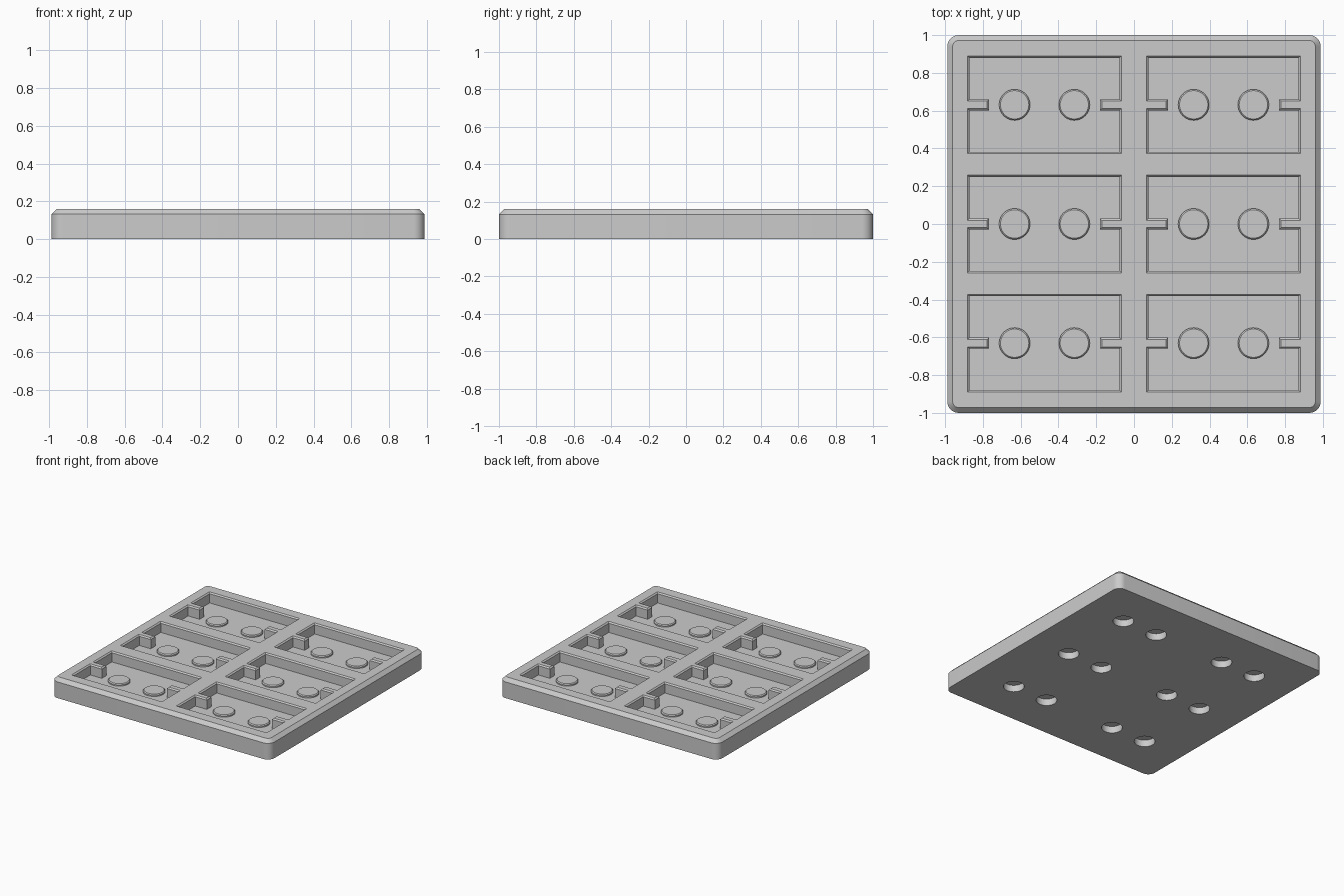
import bpy, bmesh, math

default = bpy.data.objects.get("Cube")
if default:
    bpy.data.objects.remove(default, do_unlink=True)

GREY = (0.6, 0.6, 0.6, 1)
mat = bpy.data.materials.new("plain grey")
mat.use_nodes = True
mat.diffuse_color = GREY
mat.node_tree.nodes["Principled BSDF"].inputs["Base Color"].default_value = GREY

HEIGHT, FLOOR = 0.16, 0.075
COLUMNS, ROWS, STUD_X = (-0.474, 0.474), (-0.631, 0, 0.631), 0.158


def rounded_rect(inset, hx=0.988, hy=1.0, radius=0.06, steps=8):
    r = radius - inset
    pts = []
    for quarter, (sx, sy) in enumerate(((1, 1), (-1, 1), (-1, -1), (1, -1))):
        for i in range(steps + 1):
            a = math.pi / 2 * (quarter + i / steps)
            pts.append((sx * (hx - radius) + r * math.cos(a),
                        sy * (hy - radius) + r * math.sin(a)))
    return pts


def circle(radius, steps=48):
    return [(radius * math.cos(2 * math.pi * i / steps),
             radius * math.sin(2 * math.pi * i / steps)) for i in range(steps)]


def pocket(inset):
    # rectangle with a locating tab reaching in from each short side
    x, y, t = 0.408 - inset, 0.259 - inset, 0.019 + inset
    tip = 0.304 - inset
    right = [(x, -y), (x, -t), (tip, -t), (tip, t), (x, t), (x, y)]
    return right + [(-px, -py) for px, py in right]


def add_loft(bm, rings, cx=0, cy=0):
    # closed solid through a stack of (outline, z) rings
    loops = [[bm.verts.new((x + cx, y + cy, z)) for x, y in pts] for pts, z in rings]
    bm.faces.new(loops[0][::-1])
    bm.faces.new(loops[-1])
    n = len(loops[0])
    for low, high in zip(loops, loops[1:]):
        for i in range(n):
            j = (i + 1) % n
            bm.faces.new((low[i], low[j], high[j], high[i]))


def make(name, rings, places=((0, 0),)):
    bm = bmesh.new()
    for cx, cy in places:
        add_loft(bm, rings, cx, cy)
    bmesh.ops.recalc_face_normals(bm, faces=bm.faces)
    mesh = bpy.data.meshes.new(name)
    bm.to_mesh(mesh)
    bm.free()
    mesh.materials.append(mat)
    obj = bpy.data.objects.new(name, mesh)
    bpy.context.collection.objects.link(obj)
    return obj


def combine(target, tool, operation):
    mod = target.modifiers.new(tool.name, 'BOOLEAN')
    mod.operation, mod.solver, mod.object = operation, 'EXACT', tool
    tool.hide_render = True
    bpy.context.view_layer.objects.active = target
    bpy.ops.object.modifier_apply(modifier=mod.name)
    bpy.data.objects.remove(tool, do_unlink=True)


pocket_places = [(x, y) for x in COLUMNS for y in ROWS]
stud_places = [(x + s * STUD_X, y) for x, y in pocket_places for s in (-1, 1)]

# Tray body with rounded corners and chamfered top rim
tray = make("tray", [(rounded_rect(0), 0), (rounded_rect(0), HEIGHT - 0.028),
                     (rounded_rect(0.028), HEIGHT)])

# Pockets with a fine chamfer round the mouth
combine(tray, make("pocket_cutter", [
    (pocket(0.01), FLOOR), (pocket(0.01), HEIGHT - 0.01),
    (pocket(0), HEIGHT), (pocket(0), HEIGHT + 0.05)], pocket_places), 'DIFFERENCE')

# Low studs on the pocket floors
combine(tray, make("studs", [
    (circle(0.082), FLOOR - 0.01), (circle(0.082), FLOOR + 0.01),
    (circle(0.075), FLOOR + 0.017)], stud_places), 'UNION')

# Blind round holes in the underside, below the studs
combine(tray, make("hole_cutter", [
    (circle(0.077), -0.05), (circle(0.077), 0.055)], stud_places), 'DIFFERENCE')

bpy.ops.object.select_all(action='DESELECT')
tray.select_set(True)
bpy.context.view_layer.objects.active = tray
bpy.ops.object.shade_smooth_by_angle(angle=math.radians(30))
